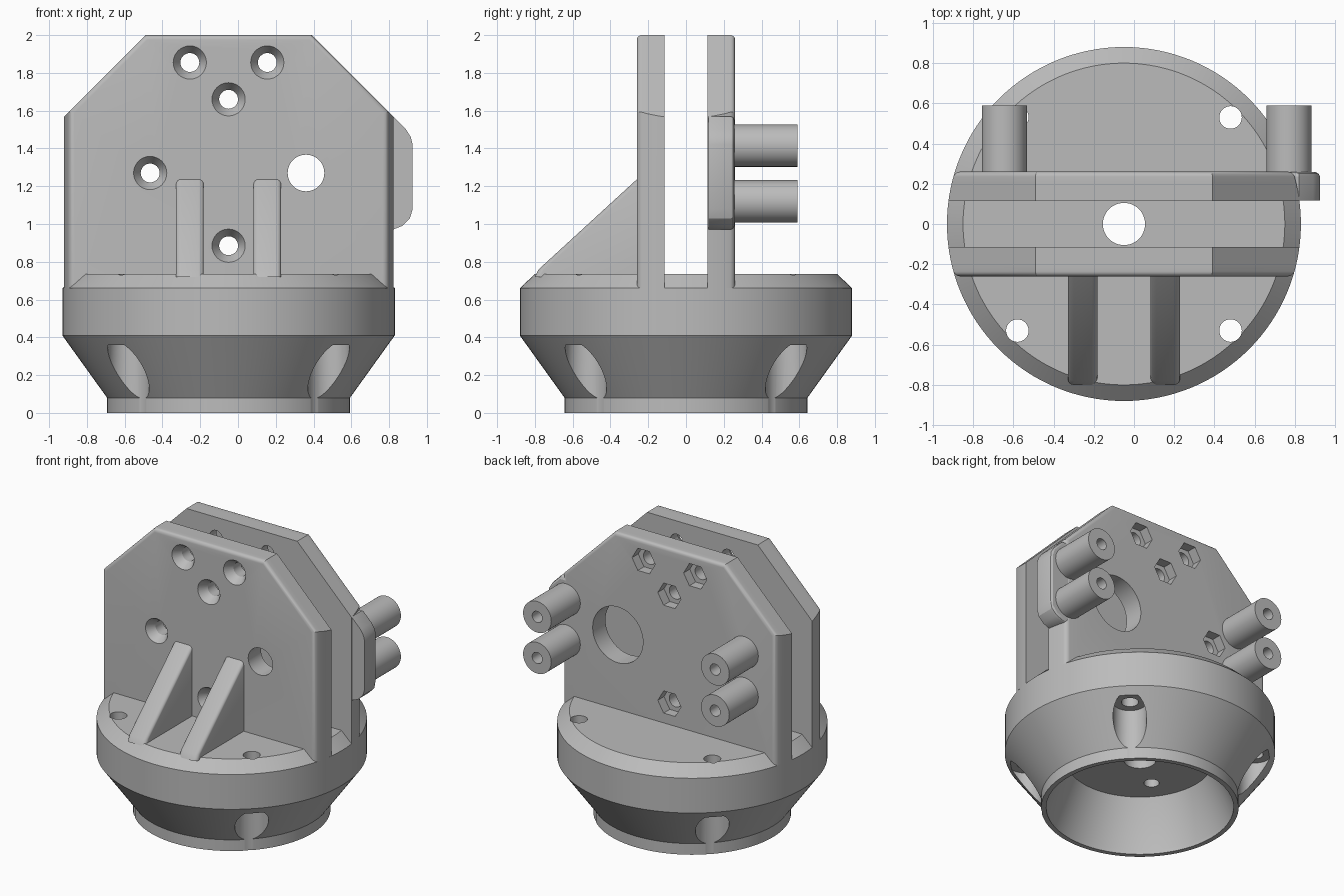
import bpy, bmesh, math

cube = bpy.data.objects.get("Cube")
if cube:
    bpy.data.objects.remove(cube, do_unlink=True)

CX = -0.05          # axis of the round base
R = 0.88            # outer radius of the base

grey = bpy.data.materials.new("plain grey")
grey.use_nodes = True
colour = (0.5, 0.5, 0.5, 1)
grey.diffuse_color = colour
grey.node_tree.nodes["Principled BSDF"].inputs["Base Color"].default_value = colour


def finish(name, bm):
    bmesh.ops.recalc_face_normals(bm, faces=bm.faces)
    mesh = bpy.data.meshes.new(name)
    bm.to_mesh(mesh)
    bm.free()
    ob = bpy.data.objects.new(name, mesh)
    bpy.context.collection.objects.link(ob)
    mesh.materials.append(grey)
    return ob


def loft(name, rings):
    """Skin equal-length rings of points and cap both ends."""
    bm = bmesh.new()
    rows = [[bm.verts.new(p) for p in ring] for ring in rings]
    for a, b in zip(rows, rows[1:]):
        for i in range(len(a)):
            j = (i + 1) % len(a)
            bm.faces.new((a[i], a[j], b[j], b[i]))
    bm.faces.new(rows[0])
    bm.faces.new(rows[-1])
    return finish(name, bm)


def revolve(name, profile, x, other, axis="z", sides=32):
    """Turn (radius, position) pairs round a z or y axis."""
    rings = []
    for r, h in profile:
        ring = []
        for i in range(sides):
            t = math.tau * i / sides
            u, v = x + r * math.cos(t), other + r * math.sin(t)
            ring.append((u, v, h) if axis == "z" else (u, h, v))
        rings.append(ring)
    return loft(name, rings)


def cut(ob, cutters):
    """Subtract every cutter, then delete it."""
    bpy.context.view_layer.objects.active = ob
    for c in cutters:
        mod = ob.modifiers.new("cut", "BOOLEAN")
        mod.operation = "DIFFERENCE"
        mod.solver = "EXACT"
        mod.object = c
        bpy.ops.object.modifier_apply(modifier=mod.name)
        bpy.data.objects.remove(c, do_unlink=True)


def smooth(ob):
    bpy.ops.object.select_all(action="DESELECT")
    ob.select_set(True)
    bpy.context.view_layer.objects.active = ob
    bpy.ops.object.shade_smooth_by_angle(angle=math.radians(28))


# Round base with conical cavity, shaft hole and screw pockets
base = revolve("base", [(0.643, 0), (0.643, 0.08), (R, 0.41), (R, 0.66), (0.80, 0.735)],
               CX, 0, sides=128)
cutters = [
    revolve("cavity", [(0.61, -0.1), (0.61, 0.03), (0.48, 0.355)], CX, 0, sides=96),
    revolve("shaft", [(0.105, 0.2), (0.105, 0.9)], CX, 0, sides=48),
]
for sx in (-1, 1):
    for sy in (-1, 1):
        x, y = CX + 0.53 * sx, 0.53 * sy
        cutters.append(revolve("pocket", [(0.11, -0.1), (0.11, 0.36)], x, y))
        cutters.append(revolve("screw_hole", [(0.056, 0.3), (0.056, 0.9)], x, y))
        cutters.append(revolve("blind_hole", [(0.05, 0.3), (0.05, 0.6)],
                               CX + 0.25 * sx, 0.18 * sy))
cut(base, cutters)
smooth(base)


# Upright plates: clipped corners, ends following the base circle, rounded outer edge
def plate(name, side):
    inner, outer, fillet = 0.115, 0.26, 0.025
    levels = [(inner + (outer - fillet - inner) * i / 4, 0) for i in range(5)]
    for i in range(1, 6):
        t = math.pi / 2 * i / 5
        levels.append((outer - fillet + fillet * math.sin(t), fillet * (1 - math.cos(t))))
    rings = []
    for y, d in levels:
        w = math.sqrt(R * R - y * y) - d
        top, slope = 2 - d, 2.44 - d * math.sqrt(2)
        half = [(w, 0.66), (w, slope - w), (slope - top, top)]
        outline = half + [(-a, z) for a, z in reversed(half)]
        rings.append([(CX + a, side * y, z) for a, z in outline])
    return loft(name, rings)


front_plate = plate("front_plate", -1)
back_plate = plate("back_plate", 1)

screws = [(CX - 0.205, 1.855), (CX + 0.205, 1.855), (CX, 1.66), (-0.465, 1.27), (CX, 0.885)]
front_cutters = [revolve("port", [(0.097, -0.4), (0.097, 0)], 0.36, 1.27, "y", 48)]
back_cutters = [revolve("port", [(0.2, 0), (0.2, 0.4)], 0.36, 1.27, "y", 64)]
for x, z in screws:
    front_cutters.append(revolve("countersink", [(0.094, -0.3), (0.088, -0.26), (0.05, -0.2),
                                                 (0.05, 0)], x, z, "y"))
    back_cutters.append(revolve("bolt_hole", [(0.05, 0), (0.05, 0.4)], x, z, "y"))
    back_cutters.append(revolve("nut_pocket", [(0.092, 0.19), (0.092, 0.4)], x, z, "y", 6))
cut(front_plate, front_cutters)
cut(back_plate, back_cutters)
smooth(front_plate)
smooth(back_plate)

# Side tab carrying the left pair of posts
tab_outline = [(0.68, 0.97), (0.82, 0.97), (0.87, 0.99), (0.91, 1.03), (0.925, 1.08),
               (0.925, 1.42), (0.915, 1.46), (0.89, 1.50), (0.82, 1.57), (0.68, 1.57)]
mid = (0.8, 1.27)
tab_rings = []
for y, d in [(0.118, 0), (0.237, 0), (0.25, 0.007), (0.258, 0.022)]:
    tab_rings.append([(min(x, 0.925 - d) if x > mid[0] else x, y,
                       z - math.copysign(d, z - mid[1])) for x, z in tab_outline])
smooth(loft("side_tab", tab_rings))

# Hollow standoff posts on the back
for side, x in (("right", -0.645), ("left", 0.77)):
    for level, z in (("upper", 1.415), ("lower", 1.12)):
        post = revolve(f"{side}_{level}_post", [(0.112, 0.24), (0.112, 0.59)], x, z, "y", 48)
        cut(post, [revolve("bore", [(0.04, 0.29), (0.04, 0.7)], x, z, "y")])
        smooth(post)

# Sloping ribs bracing the front plate
for name, side in (("right_rib", -1), ("left_rib", 1)):
    xc, half, b = CX + 0.205 * side, 0.073, 0.028
    rib = [(-0.80, 0.72), (-0.78, 0.76), (-0.24, 1.255), (-0.24, 0.72)]
    rings = []
    for s, steps in ((-1, range(4, -1, -1)), (1, range(5))):
        for i in steps:
            t = math.pi / 2 * i / 4
            drop = b * (1 - math.cos(t))
            x = xc + s * (half - b + b * math.sin(t))
            rings.append([(x, y + (drop if y < -0.5 else 0),
                           z - (drop if z > 1 else 0)) for y, z in rib])
    smooth(loft(name, rings))
